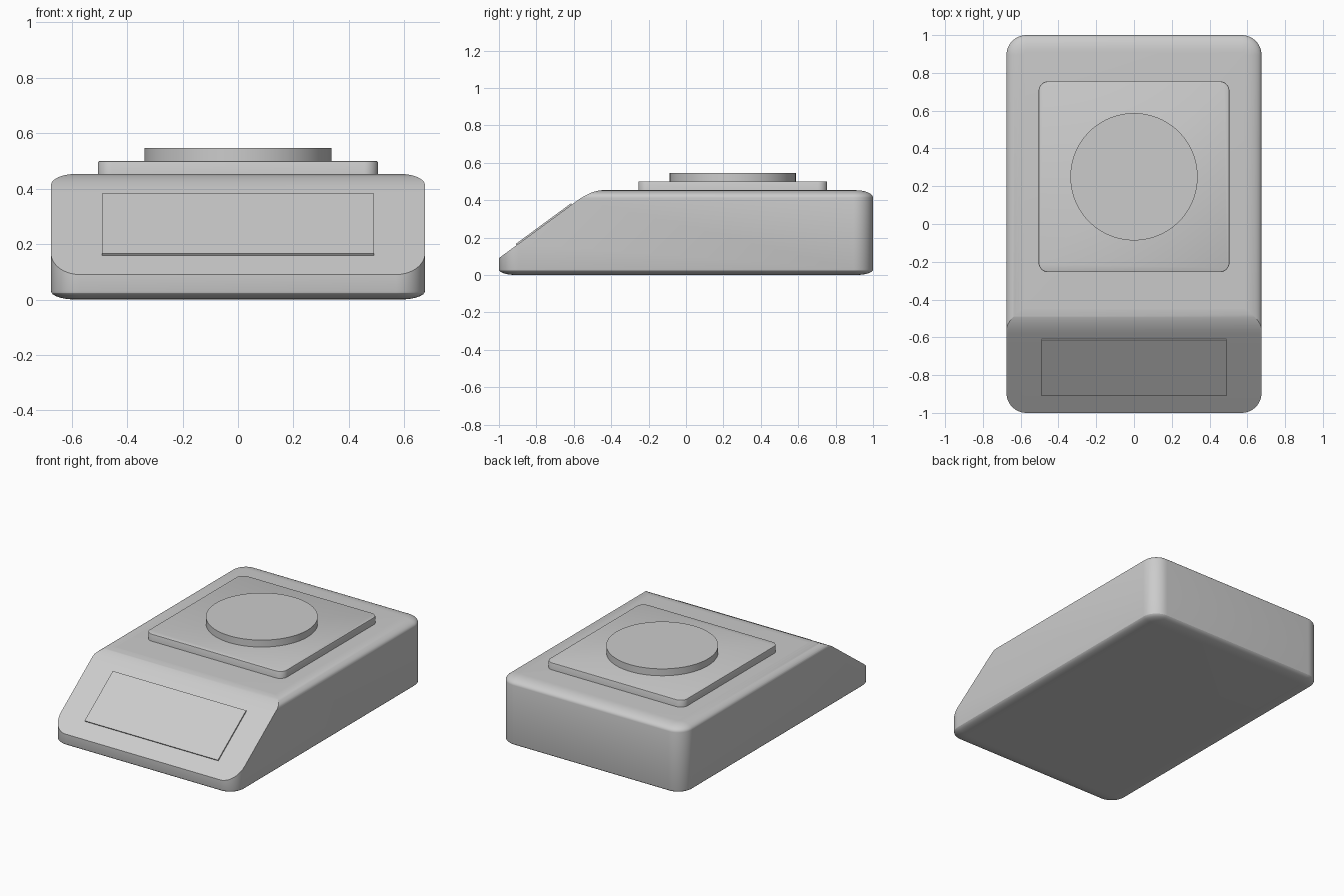
import bpy, bmesh, math
from mathutils import Matrix

if "Cube" in bpy.data.objects:
    bpy.data.objects.remove(bpy.data.objects["Cube"])


def finish(name, bm, angle=30):
    bmesh.ops.recalc_face_normals(bm, faces=bm.faces[:])
    me = bpy.data.meshes.new(name)
    bm.to_mesh(me)
    bm.free()
    ob = bpy.data.objects.new(name, me)
    bpy.context.collection.objects.link(ob)
    smooth(ob, angle)
    return ob


def smooth(ob, angle=30):
    ob.data.shade_smooth()
    ob.data.set_sharp_from_angle(angle=math.radians(angle))


def rounded_ring(bm, hx, hy, r, z, cy=0.0, n=10):
    ring = []
    for q, (sx, sy) in enumerate([(1, 1), (-1, 1), (-1, -1), (1, -1)]):
        for i in range(n + 1):
            a = math.pi / 2 * (q + i / n)
            ring.append(bm.verts.new((sx * (hx - r) + r * math.cos(a),
                                      cy + sy * (hy - r) + r * math.sin(a), z)))
    return ring


def rounded_slab(name, hx, hy, r, profile, cy=0.0):
    """Loft rounded rectangles through (inset, z) levels."""
    bm = bmesh.new()
    rings = [rounded_ring(bm, hx - d, hy - d, r - d, z, cy) for d, z in profile]
    for a, b in zip(rings, rings[1:]):
        for i in range(len(a)):
            j = (i + 1) % len(a)
            bm.faces.new((a[i], a[j], b[j], b[i]))
    bm.faces.new(rings[0][::-1])
    bm.faces.new(rings[-1])
    return finish(name, bm)


# Housing block with soft elliptical top and bottom edges
TOP = 0.453
steps = [math.pi / 2 * i / 8 for i in range(9)]
profile = [(0.09 * (1 - math.sin(t)), 0.03 * (1 - math.cos(t))) for t in steps]
profile += [(0.09 * (1 - math.cos(t)), TOP - 0.04 + 0.04 * math.sin(t)) for t in steps]
housing = rounded_slab("housing", 0.675, 1.0, 0.105, profile)

# Side-profile cutter: removes the front wedge, leaving a rounded crest
SLOPE, Z0 = 0.735, 0.09
p0 = (-0.585, Z0 + SLOPE * 0.415)
crest = (-1 + (TOP - Z0) / SLOPE, TOP)
p2 = (-0.44, TOP + 0.0005)
side = [(-1.2, Z0 - 0.2 * SLOPE)]
for i in range(11):
    t = i / 10
    side.append(tuple((1 - t) ** 2 * a + 2 * t * (1 - t) * b + t * t * c
                      for a, b, c in zip(p0, crest, p2)))
side += [(-0.44, 0.8), (-1.2, 0.8)]
bm = bmesh.new()
face = bm.faces.new([bm.verts.new((-1, y, z)) for y, z in side])
ext = bmesh.ops.extrude_face_region(bm, geom=[face])["geom"]
bmesh.ops.translate(bm, vec=(2, 0, 0),
                    verts=[v for v in ext if isinstance(v, bmesh.types.BMVert)])
cutter = finish("wedge_cutter", bm)
cutter.hide_render = True

mod = housing.modifiers.new("front_slope", 'BOOLEAN')
mod.operation = 'DIFFERENCE'
mod.solver = 'EXACT'
mod.object = cutter
bpy.context.view_layer.objects.active = housing
bpy.ops.object.modifier_apply(modifier=mod.name)
bpy.data.objects.remove(cutter)
smooth(housing, 25)

# Square platform with a slightly eased top edge
rounded_slab("platform", 0.505, 0.505, 0.05,
             [(0, TOP - 0.02), (0, 0.495), (0.0015, 0.4985), (0.005, 0.5)], cy=0.25)

# Round weighing pan
bm = bmesh.new()
bmesh.ops.create_cone(bm, cap_ends=True, segments=96, radius1=0.337, radius2=0.337,
                      depth=0.055, matrix=Matrix.Translation((0, 0.25, 0.5185)))
finish("weighing_pan", bm)

# Thin display panel lying on the slope
ang = math.atan(SLOPE)
yc = -0.758
bm = bmesh.new()
bmesh.ops.create_cube(bm, size=1, matrix=Matrix.Translation((0, yc, Z0 + SLOPE * (yc + 1)))
                      @ Matrix.Rotation(ang, 4, 'X')
                      @ Matrix.Diagonal((0.98, 0.296 / math.cos(ang), 0.016, 1)))
finish("display_panel", bm)
